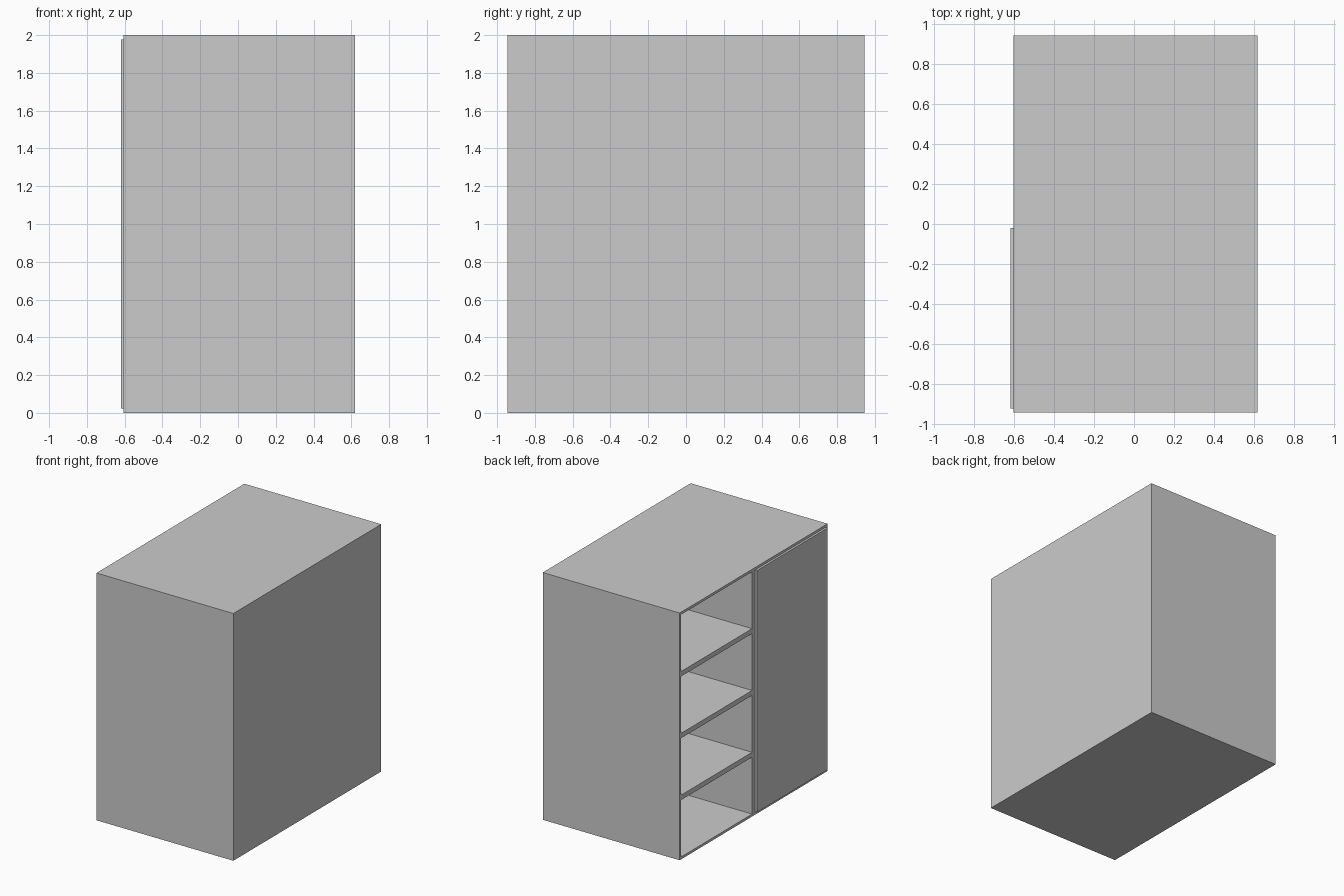
import bpy

if "Cube" in bpy.data.objects:
    bpy.data.objects.remove(bpy.data.objects["Cube"])

X0, X1 = -0.605, 0.62      # open front edge and back of the cabinet
W, H, T = 0.945, 2.0, 0.02  # half width, height, board thickness


def box(name, x, y, z):
    """Axis-aligned box from (min, max) ranges."""
    bpy.ops.mesh.primitive_cube_add(size=1)
    ob = bpy.context.object
    ob.name = name
    ob.location = [(a + b) / 2 for a, b in (x, y, z)]
    ob.scale = [b - a for a, b in (x, y, z)]
    bpy.ops.object.transform_apply(location=True, rotation=False, scale=True)
    return ob


# outer case
box("bottom_panel", (X0, X1), (-W, W), (0, T))
box("top_panel", (X0, X1), (-W, W), (H - T, H))
box("back_panel", (X1 - T, X1), (-W + T, W - T), (T, H - T))
for name, y in (("closed_side_panel", (-W, -W + T)), ("shelf_side_panel", (W - T, W))):
    box(name, (X0, X1), y, (T, H - T))

# double divider between the door half and the shelf half
for name, y in (("door_divider", (-T, 0)), ("shelf_divider", (0, T))):
    box(name, (X0, X1 - T), y, (T, H - T))

# thick shelves splitting the open half into four equal bays
for i in range(1, 4):
    z = i * H / 4
    box(f"shelf_{i}", (X0, X1 - T), (T, W - T), (z - T, z + T))

# door standing slightly proud of the case
box("door", (-0.62, X0 + 0.005), (-W + T, -T), (T + 0.003, H - T - 0.002))
